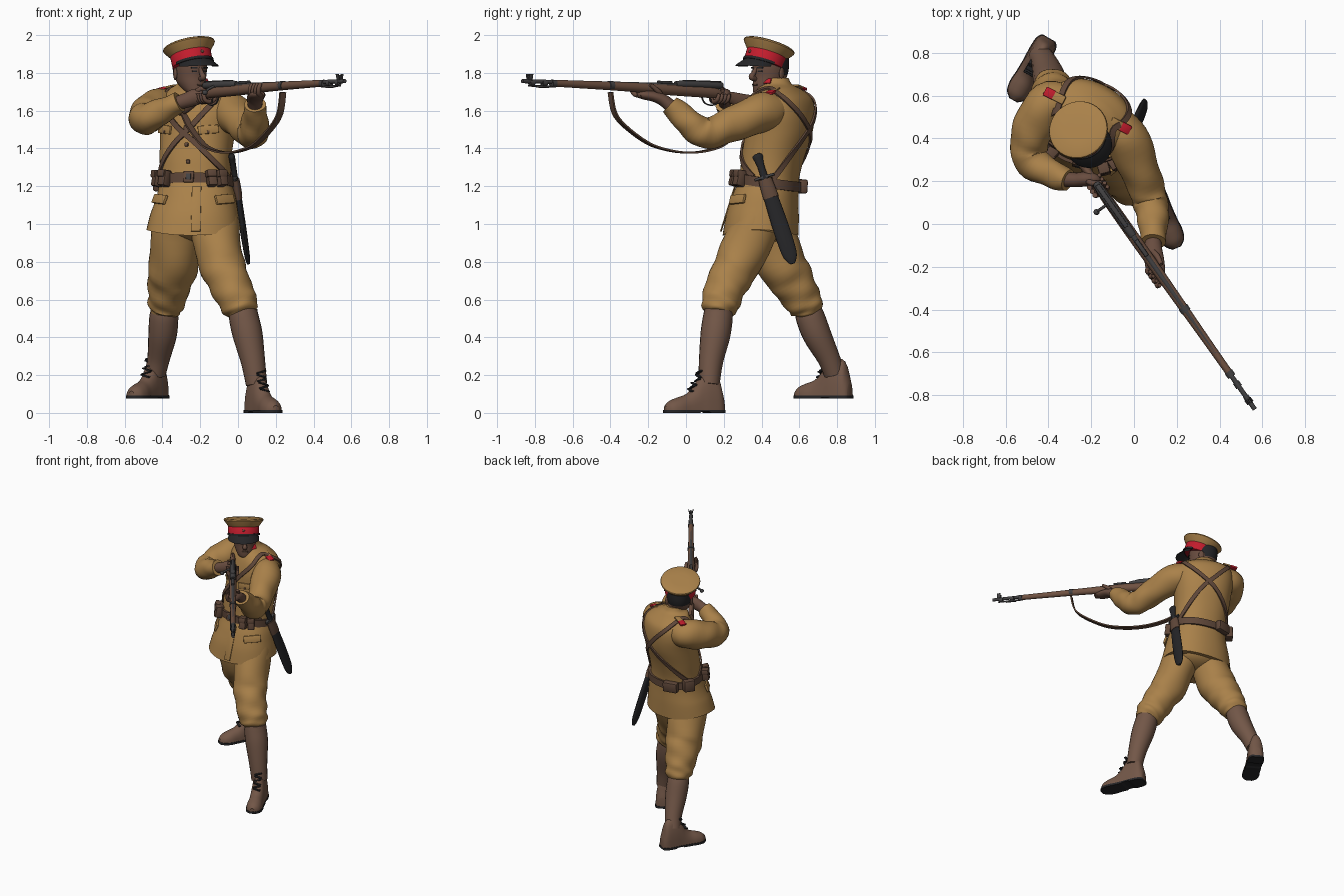
import bpy, bmesh, math
from mathutils import Vector, Matrix
from math import sin, cos, pi, radians

if "Cube" in bpy.data.objects:
    bpy.data.objects.remove(bpy.data.objects["Cube"])

def material(name, c):
    m = bpy.data.materials.new(name)
    m.diffuse_color = (*c, 1)
    m.use_nodes = True
    m.node_tree.nodes["Principled BSDF"].inputs["Base Color"].default_value = m.diffuse_color
    return m
TAN = material("khaki cloth", (.40, .22, .068))
BOOT = material("brown boot leather", (.17, .095, .064))
SKIN = material("skin", (.14, .073, .05))
WOOD = material("gun wood", (.16, .083, .053))
LEATHER = material("strap leather", (.115, .063, .041))
METAL = material("dark metal", (.055, .053, .055))
BLACK = material("black", (.018, .018, .02))
RED = material("red", (.54, .012, .026))

# ---------- helpers ----------
def finish(name, bm, mat):
    bmesh.ops.recalc_face_normals(bm, faces=bm.faces)
    me = bpy.data.meshes.new(name)
    bm.to_mesh(me)
    bm.free()
    me.materials.append(mat)
    ob = bpy.data.objects.new(name, me)
    bpy.context.collection.objects.link(ob)
    return ob

def loft(name, rings, mat, loop=False):
    bm = bmesh.new()
    R = [[bm.verts.new(p) for p in r] for r in rings]
    n = len(R[0])
    for a, b in zip(R, R[1:] + R[:1] if loop else R[1:]):
        for i in range(n):
            bm.faces.new((a[i], a[(i+1) % n], b[(i+1) % n], b[i]))
    if not loop:
        bm.faces.new(R[0])
        bm.faces.new(R[-1])
    return finish(name, bm, mat)

def spline(rows, n=6):
    P = [rows[0], *rows, rows[-1]]
    out = []
    for i in range(1, len(P)-2):
        for k in range(n):
            t = k/n
            out.append([.5*(2*q+(r-p)*t+(2*p-5*q+4*r-s)*t*t+(3*q-p-3*r+s)*t**3)
                        for p, q, r, s in zip(*P[i-1:i+3])])
    return out + [list(rows[-1])]

def tube(name, rows, mat, ref=(0, 0, 1), M=Matrix(), sides=20, n=5, fold=0):
    """Loft of ellipses: rows are x, y, z, radius along ref, other radius; fold makes cloth creases."""
    rows = spline([(*r, r[3]) if len(r) == 4 else r for r in rows], n)
    pts = [Vector(r[:3]) for r in rows]
    rings = []
    for i, p in enumerate(pts):
        t = (pts[min(i+1, len(pts)-1)] - pts[max(i-1, 0)]).normalized()
        u = Vector(ref)
        u = (u - t*u.dot(t)).normalized()
        v = t.cross(u)
        a, b = rows[i][3:5]
        ring = []
        for k in range(sides):
            h = 2*pi*k/sides
            f = fold*(sin(2*h+i*1.1) + .6*sin(3*h-i*.8))
            ring.append(M @ (p + u*(a+f)*cos(h) + v*(b+f)*sin(h)))
        rings.append(ring)
    return loft(name, rings, mat)

def box(name, M, size, mat, bevel=.004):
    bm = bmesh.new()
    bmesh.ops.create_cube(bm, size=1, matrix=Matrix.Diagonal((*size, 1)))
    bmesh.ops.bevel(bm, geom=bm.edges[:], offset=bevel, segments=2, affect='EDGES', profile=.5)
    bm.transform(M)
    return finish(name, bm, mat)

def ball(name, M, size, mat):
    bm = bmesh.new()
    bmesh.ops.create_uvsphere(bm, u_segments=20, v_segments=12, radius=1, matrix=M @ Matrix.Diagonal((*size, 1)))
    return finish(name, bm, mat)

def ribbon(name, pts, normals, w, t, mat, loop=False):
    rings, n = [], len(pts)
    for i, (p, nr) in enumerate(zip(pts, normals)):
        a, b = (pts[i-1], pts[(i+1) % n]) if loop else (pts[max(i-1, 0)], pts[min(i+1, n-1)])
        s = (b - a).cross(nr).normalized()*w/2
        rings.append([p+s-nr*t/2, p+s+nr*t/2, p-s+nr*t/2, p-s-nr*t/2])
    return loft(name, rings, mat, loop)

def frame(x, y, z, o):
    return Matrix.Translation(o) @ Matrix((x, y, z)).transposed().to_4x4()
T = Matrix.Translation
def rot(deg, axis):
    return Matrix.Rotation(radians(deg), 4, axis)

# ---------- tunic: twisted ellipse loft (z, cx, cy, rx, ry, yaw) ----------
BODY = spline([(.94, -.235, .395, .250, .200, -5), (1.05, -.23, .405, .232, .19, -8), (1.15, -.222, .42, .208, .172, -10),
               (1.24, -.225, .44, .188, .156, -12), (1.35, -.225, .46, .19, .16, -18), (1.48, -.215, .49, .2, .168, -24),
               (1.58, -.21, .50, .213, .165, -27), (1.66, -.21, .505, .2, .145, -28), (1.71, -.222, .495, .15, .108, -26),
               (1.74, -.236, .478, .088, .083, -10), (1.772, -.243, .47, .07, .073, 10)])

def surf(th, z, off=0):
    i = max(k for k in range(len(BODY)-1) if BODY[k][0] <= z or k == 0)
    a, b = BODY[i], BODY[i+1]
    f = (z-a[0])/(b[0]-a[0])
    _, cx, cy, rx, ry, yaw = [p+(q-p)*f for p, q in zip(a, b)]
    sq = lambda v: math.copysign(abs(v)**.9, v)
    x, y, w = (rx+off)*sq(sin(th)), -(ry+off)*sq(cos(th)), radians(yaw)
    return Vector((cx+x*cos(w)-y*sin(w), cy+x*sin(w)+y*cos(w), z))

def normal(th, z):
    return (surf(th+.02, z)-surf(th-.02, z)).cross(surf(th, z+.01)-surf(th, z-.01)).normalized()

def on_body(name, deg, z, size, mat, off=.0, tilt=0, bevel=.004):
    th = radians(deg)
    n = normal(th, z)
    t = Vector((0, 0, 1)).cross(n).normalized()
    return box(name, frame(t, n, n.cross(t)*-1, surf(th, z)+n*off) @ rot(tilt, 'Y'), size, mat, bevel)

ths = [2*pi*k/48 for k in range(48)]
lift = lambda t, z: Vector((0, 0, .03*sin(t)**2*max(0, 1-(z-.94)/.15)))
loft("tunic", [[surf(t, r[0]) + lift(t, r[0]) for t in ths] for r in BODY], TAN)
zb = lambda t: 1.222+.025*cos(t)
flat = lambda t: Vector((normal(t, zb(t)).x, normal(t, zb(t)).y, 0)).normalized()
ribbon("belt", [surf(t, zb(t), .006) for t in ths], [flat(t) for t in ths], .052, .016, LEATHER, True)
on_body("belt_buckle", 0, 1.247, (.055, .014, .06), LEATHER, .014)
on_body("buckle_plate", 0, 1.247, (.028, .014, .034), METAL, .018)
for deg in (-57, -38, 33, 50):
    on_body("cartridge_pouch", deg, 1.235, (.05, .055, .085), LEATHER, .026, 0, .01)
    on_body("pouch_flap", deg, 1.262, (.054, .062, .04), LEATHER, .027, 0, .008)
on_body("rear_pouch", 208, 1.2, (.11, .05, .075), LEATHER, .02, 0, .012)
on_body("side_pouch", -112, 1.215, (.08, .055, .085), LEATHER, .025, 0, .01)
for z in (1.33, 1.42, 1.51, 1.6):
    on_body("button", 2, z, (.02, .014, .02), LEATHER, .004)
on_body("front_placket", 7, 1.08, (.05, .006, .25), TAN, .0, 0, .002)
for s in (-1, 1):
    on_body("breast_pocket_flap", 36*s, 1.5, (.11, .012, .045), TAN, .002, 4*s)
    on_body("breast_pocket_button", 36*s, 1.487, (.015, .012, .015), LEATHER, .006)
    on_body("hip_pocket_flap", 52*s, 1.13, (.12, .016, .05), TAN, .004, 4*s)
    # crossed shoulder straps
    path = [(75, 1.25), (45, 1.33), (0, 1.48), (-30, 1.6), (-60, 1.69), (-90, 1.72), (-120, 1.69), (-150, 1.61), (-180, 1.5), (-225, 1.33), (-250, 1.24)]
    path = [(radians(d)*s, z) for d, z in spline(path, 5)]
    ribbon("cross_strap", [surf(t, z, .007) for t, z in path], [normal(t, z) for t, z in path], .028, .01, LEATHER)
    on_body("collar_tab", 32*s+30, 1.755, (.04, .01, .03), RED, .004, 0, .003)
# shoulder boards
for p, tilt, side in (((-.395, .612, 1.718), -12, 1), ((-.04, .447, 1.697), 16, -1)):
    M = T(p) @ rot(-27, 'Z') @ rot(tilt, 'Y')
    box("shoulder_tab", M, (.05, .045, .014), RED)
    box("shoulder_strap", M @ T((.05*side, 0, 0)), (.06, .042, .012), TAN)

# ---------- legs ----------
ball("trouser_seat", T((-.225, .42, .99)), (.2, .15, .09), TAN)
X = (1, .3, 0)
tube("left_trouser", [(-.13, .38, 1.02, .13), (-.09, .28, .8, .122), (-.05, .225, .7, .111), (-.01, .19, .61, .104), (.018, .177, .555, .094), (.03, .172, .525, .07)], TAN, X, sides=32, fold=.0035)
tube("right_trouser", [(-.32, .42, 1.02, .13), (-.34, .50, .8, .132), (-.36, .56, .7, .118), (-.375, .61, .61, .102), (-.385, .64, .555, .09), (-.39, .65, .525, .068)], TAN, X, sides=32, fold=.0035)
tube("left_gaiter", [(.028, .172, .545, .074), (.032, .168, .5, .079), (.052, .155, .41, .079), (.08, .132, .27, .064), (.098, .122, .15, .056)], BOOT, X)
tube("right_gaiter", [(-.39, .645, .55, .07), (-.393, .66, .5, .077), (-.4, .695, .41, .075), (-.42, .755, .29, .06), (-.438, .785, .21, .056)], BOOT, X)
FOOT = spline([(.0, .03, .08), (.01, .042, .12), (.035, .052, .20), (.09, .054, .215), (.135, .052, .19), (.17, .052, .137), (.21, .053, .1), (.26, .056, .082), (.305, .046, .064), (.332, .018, .04)], 4)
for side, heel, yaw, z0 in (("left", (.07, .195), 23, 0), ("right", (-.398, .868), -30, .075)):
    M = T((*heel, z0)) @ rot(yaw, 'Z')
    loft(side+"_boot", [[M @ Vector((w*cos(pi*k/14), -s, .012+(h-.012)*sin(pi*k/14)**.9)) for k in range(15)] for s, w, h in FOOT], BOOT)
    loft(side+"_sole", [[M @ Vector((x*(w+.003), -s*1.012+.002, z)) for x, z in ((-1, lo), (1, lo), (1, .016), (-1, .016))]
                        for s, w, h in FOOT for lo in [0 if s < .1 or s > .15 else .007]], BLACK)
    for i in range(6):
        s, z = (.185-.009*i, .12+.017*i) if i < 3 else (.155-.004*(i-2), .153+.021*(i-2))
        box(side+"_boot_lace", M @ T((0, -s+(.006 if i > 2 else 0), z)) @ rot(16*(-1)**i, 'Y'), (.052, .02, .008), BLACK, .002)

# ---------- sleeves ----------
tube("right_sleeve", [(-.31, .57, 1.61, .085), (-.40, .56, 1.615, .103), (-.465, .46, 1.59, .1), (-.492, .36, 1.562, .087), (-.475, .29, 1.562, .08), (-.39, .237, 1.605, .066), (-.31, .205, 1.645, .054)], TAN, sides=32, fold=.0025)
tube("left_sleeve", [(-.10, .48, 1.60, .085), (-.035, .40, 1.59, .104), (.028, .25, 1.53, .092), (.066, .14, 1.485, .083), (.082, .075, 1.49, .08), (.09, .0, 1.552, .07), (.09, -.085, 1.632, .055)], TAN, (1, 0, 0), sides=32, fold=.0025)

# ---------- head and cap ----------
H = T((-.255, .448, 1.8)) @ rot(35, 'Z')
tube("neck", [(-.245, .475, 1.7, .065), (-.25, .462, 1.82, .064)], SKIN, X)
rows = spline([(-.115, -.092, -.04, .028), (-.1, -.102, .0, .05), (-.06, -.102, .06, .07), (-.02, -.098, .09, .08), (.03, -.1, .102, .086), (.1, -.092, .1, .084)], 5)
head = loft("head", [[H @ Vector((w*sin(2*pi*k/32), (f+b)/2-(b-f)/2*cos(2*pi*k/32), z)) for k in range(32)] for z, f, b, w in rows], SKIN)
head.data.materials.append(BLACK)
for f in head.data.polygons:
    c = H.inverted() @ f.center
    if c.y > .0 and c.z > (-.012 if c.y > .04 else .012):
        f.material_index = 1
tube("nose", [(0, -.09, .03, .01), (0, -.112, -.005, .013), (0, -.122, -.022, .017), (0, -.095, -.034, .012)], SKIN, (1, 0, 0), H, 10)
box("mouth", H @ T((0, -.1, -.062)), (.042, .014, .008), LEATHER, .003)
for s in (-1, 1):
    ball("ear", H @ T((.086*s, .012, -.005)) @ rot(20*s, 'Z'), (.01, .02, .033), SKIN)
    box("eye", H @ T((.034*s, -.091, .008)) @ rot(20*s, 'Z'), (.028, .01, .009), BLACK, .003)
    box("eyebrow", H @ T((.036*s, -.093, .027)) @ rot(22*s, 'Z'), (.036, .01, .008), BLACK, .003)
C = T((-.262, .443, 1.951)) @ rot(35, 'Z') @ rot(-20, 'X')
def lathe(name, prof, mat):
    return loft(name, [[C @ Vector((r*cos(2*pi*k/40), r*sin(2*pi*k/40), z)) for k in range(40)] for r, z in prof], mat)
lathe("cap_crown", [(.06, .003), (.125, .001), (.137, -.004), (.14, -.012), (.134, -.022), (.108, -.056)], TAN)
lathe("cap_band", [(.107, -.05), (.109, -.053), (.108, -.112), (.1, -.114)], RED)
vis = []
for k in range(25):
    a = radians(-78+6.5*k)
    e = max(cos(a*1.1), 0)
    ro, zo = .107+.04*e, -.124-.042*e
    vis.append([C @ Vector((r*sin(a), -r*cos(a), z)) for r, z in ((.1, -.108), (ro, zo), (ro, zo-.006), (.098, -.12))])
loft("cap_visor", vis, BLACK)
arc = [radians(-85+8.5*k) for k in range(21)]
ribbon("chin_strap", [C @ Vector((.11*sin(a), -.11*cos(a), -.11)) for a in arc],
       [C.to_3x3() @ Vector((sin(a), -cos(a), 0)) for a in arc], .014, .008, BLACK)
ball("cap_badge", C @ T((0, -.108, -.078)), (.009, .006, .009), LEATHER)

# ---------- rifle: local x along the barrel, y to its left ----------
d = Vector((.575, -.818, .028)).normalized()
left = Vector((0, 0, 1)).cross(d).normalized()
G = frame(d, left, d.cross(left), (-.16, .165, 1.718))
Y = (0, 1, 0)
tube("rifle_stock", [(-.28, 0, -.085, .02, .06), (-.2, 0, -.075, .021, .048), (-.1, 0, -.048, .02, .032), (-.03, 0, -.034, .019, .022), (.05, 0, -.022, .025, .03), (.3, 0, -.016, .026, .029), (.6, 0, -.008, .022, .024), (.9, 0, -.004, .018, .02), (1.07, 0, -.002, .017, .018)], WOOD, Y, G)
tube("rifle_barrel", [(.1, 0, .008, .013), (.6, 0, .006, .012), (1.262, 0, .003, .011)], METAL, Y, G, 14)
tube("cleaning_rod", [(1.05, 0, -.02, .005), (1.22, 0, -.02, .005)], METAL, Y, G, 8)
tube("receiver", [(-.03, 0, .014, .014), (.0, 0, .016, .02), (.2, 0, .016, .021), (.27, 0, .012, .018)], METAL, Y, G)
box("bolt_cover", G @ T((.1, 0, .033)), (.24, .022, .012), METAL)
box("rear_sight", G @ T((.34, 0, .023)), (.09, .02, .014), METAL)
tube("bolt_handle", [(.08, -.015, .01, .007), (.08, -.05, -.005, .007), (.08, -.07, -.02, .007)], METAL, (1, 0, 0), G, 10)
ball("bolt_knob", G @ T((.08, -.075, -.024)), (.014,)*3, METAL)
tube("trigger_guard", [(-.01, 0, -.05, .006, .004), (.0, 0, -.08, .006, .004), (.04, 0, -.09, .006, .004), (.08, 0, -.078, .006, .004), (.1, 0, -.045, .006, .004)], METAL, Y, G, 8)
tube("trigger", [(.045, 0, -.045, .004), (.035, 0, -.08, .004)], METAL, Y, G, 8)
for s, r in ((.69, .024), (1.06, .02), (1.12, .016), (1.2, .014)):
    tube("barrel_band", [(s-.014, 0, -.004, r), (s+.014, 0, -.004, r)], METAL, Y, G, n=1)
box("bayonet_lug", G @ T((1.13, 0, -.022)), (.08, .014, .014), METAL)
box("front_sight_blade", G @ T((1.215, 0, .022)), (.025, .005, .03), METAL, .001)
for s in (-1, 1):
    box("front_sight_wing", G @ T((1.215, .012*s, .026)) @ rot(-12*s, 'X'), (.025, .004, .034), METAL, .001)
pts = [Vector((s, 0, z)) for s, z in spline([(.69, -.04), (.66, -.15), (.58, -.225), (.434, -.305), (.3, -.337), (.177, -.345), (.06, -.332), (-.05, -.295), (-.17, -.2), (-.23, -.12)], 5)]
nrm = [(pts[min(i+1, len(pts)-1)]-pts[max(i-1, 0)]).cross(Vector(Y)).normalized() for i in range(len(pts))]
ribbon("rifle_sling", [G @ p for p in pts], [G.to_3x3() @ n for n in nrm], .038, .01, LEATHER)

# ---------- hands ----------
tube("right_hand", [(-.33, .21, 1.637, .036), (-.27, .206, 1.656, .04, .034), (-.225, .21, 1.672, .044, .034), (-.185, .205, 1.678, .034, .03), (-.165, .195, 1.68, .018, .018)], SKIN)
tube("left_hand", [(.09, -.065, 1.61, .036), (.09, -.12, 1.655, .042, .032), (.095, -.17, 1.675, .046, .028), (.105, -.23, 1.685, .042, .024), (.12, -.265, 1.69, .022, .016)], SKIN, (1, 0, 0))
for i in range(4):
    s = -.055+.022*i
    tube("right_finger", [(s, -.036, -.025, .012), (s+.004, -.03, -.06, .012), (s+.006, 0, -.072, .012), (s+.006, .03, -.058, .011), (s, .034, -.03, .009)], SKIN, (1, 0, 0), G, 10, 3)
    s = .435+.026*i
    tube("left_finger", [(s-.02, .01, -.05, .013), (s, -.03, -.045, .013), (s+.014, -.04, -.012, .012), (s+.018, -.03, .012, .009)], SKIN, (1, 0, 0), G, 10, 3)
tube("left_thumb", [(.37, .03, -.06, .015), (.41, .038, -.025, .014), (.455, .032, .008, .01)], SKIN, (0, 0, 1), G, 10)
tube("right_thumb", [(-.07, -.03, -.02, .014), (-.04, -.012, .0, .013), (-.02, .022, -.012, .01)], SKIN, (1, 0, 0), G, 10)

# ---------- bayonet at the left hip ----------
A, B = Vector((-.035, .375, 1.37)), Vector((.055, .565, .79))
def along(name, secs, mat):
    return tube(name, [(*A.lerp(B, t), w, th) for t, w, th in secs], mat, Y, n=3)
along("bayonet_grip", [(0, .016, .012), (.02, .028, .017), (.07, .022, .016), (.14, .019, .015), (.26, .022, .015)], BLACK)
along("bayonet_guard", [(.2, .055, .014), (.22, .055, .014)], METAL)
along("bayonet_frog", [(.23, .036, .022), (.33, .04, .024), (.40, .041, .022)], LEATHER)
along("bayonet_scabbard", [(.28, .033, .018), (.42, .039, .019), (.7, .044, .018), (.9, .04, .015), (.97, .026, .012), (1, .012, .008)], BLACK)

# smooth shading with sharp edges kept
for ob in bpy.context.collection.objects:
    ob.select_set(True)
    bpy.context.view_layer.objects.active = ob
bpy.ops.object.shade_smooth_by_angle(angle=radians(40))
